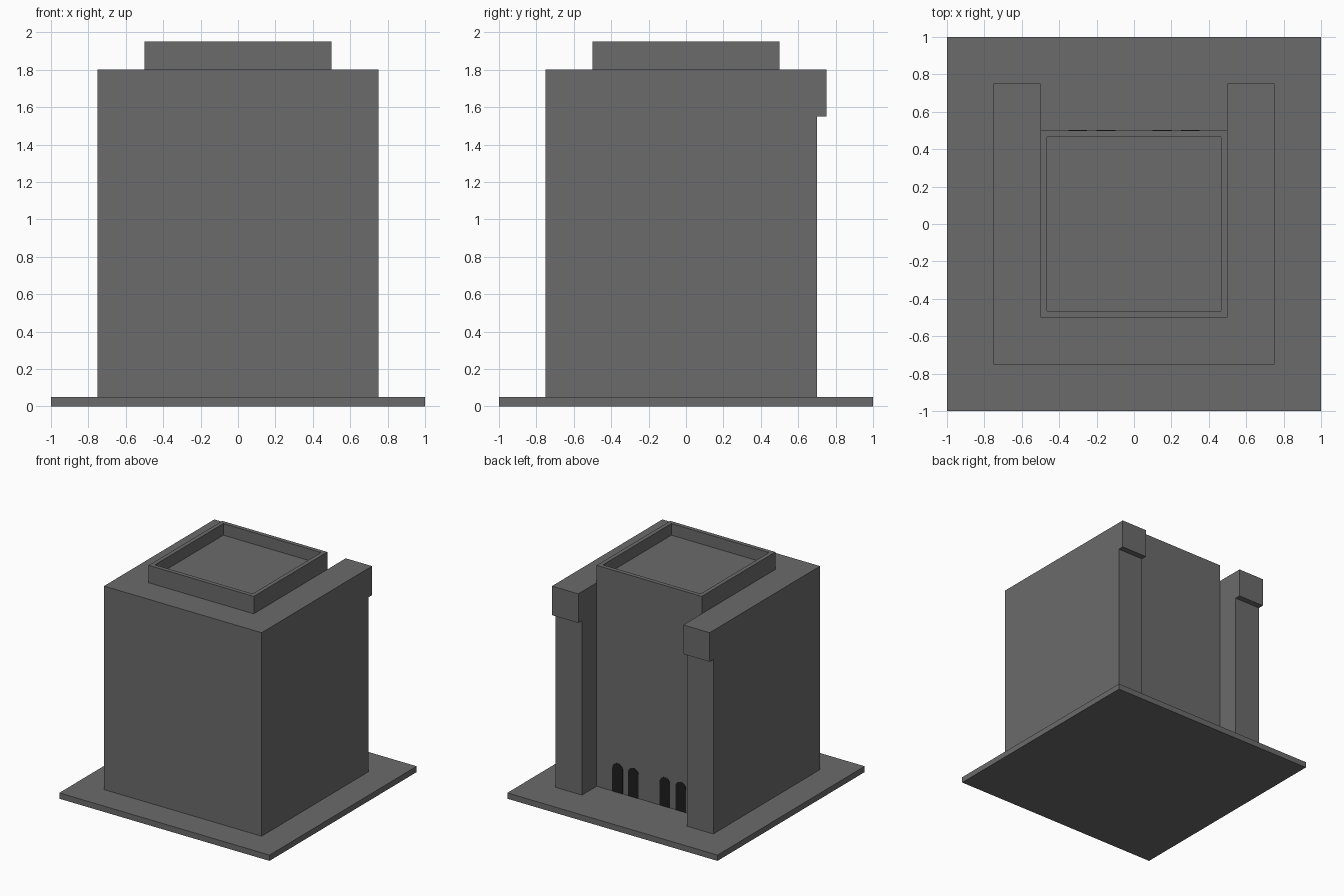
import bpy, bmesh, math
from mathutils import Vector

cube = bpy.data.objects.get("Cube")
if cube:
    bpy.data.objects.remove(cube, do_unlink=True)


def material(name, value):
    mat = bpy.data.materials.new(name)
    mat.use_nodes = True
    colour = (value, value, value, 1.0)
    mat.diffuse_color = colour
    mat.node_tree.nodes["Principled BSDF"].inputs["Base Color"].default_value = colour
    return mat


GREY = material("concrete grey", 0.147)
DARK = material("door black", 0.013)


def prism(points, offset):
    """Closed solid: a polygon of 3D points swept along an offset."""
    bm = bmesh.new()
    face = bm.faces.new([bm.verts.new(p) for p in points])
    swept = bmesh.ops.extrude_face_region(bm, geom=[face], use_keep_orig=True)
    verts = [g for g in swept["geom"] if isinstance(g, bmesh.types.BMVert)]
    bmesh.ops.translate(bm, verts=verts, vec=Vector(offset))
    bmesh.ops.recalc_face_normals(bm, faces=bm.faces[:])
    return bm


def square(half, z):
    return [(-half, -half, z), (half, -half, z), (half, half, z), (-half, half, z)]


def finish(bm, name, mat):
    mesh = bpy.data.meshes.new(name)
    bmesh.ops.recalc_face_normals(bm, faces=bm.faces[:])
    bm.to_mesh(mesh)
    bm.free()
    mesh.materials.append(mat)
    obj = bpy.data.objects.new(name, mesh)
    bpy.context.collection.objects.link(obj)
    return obj


# Ground slab
finish(prism(square(1.0, 0), (0, 0, 0.05)), "base_slab", GREY)

# Main block: U-shaped footprint with two wings at the back
half_outline = [(0.75, -0.75), (0.75, 0.7), (0.5, 0.7), (0.5, 0.5)]
outline = half_outline + [(-x, y) for x, y in reversed(half_outline)]
bm = prism([(x, y, 0.05) for x, y in outline], (0, 0, 1.75))

# Overhanging caps at the top of each wing
bmesh.ops.bisect_plane(bm, geom=bm.verts[:] + bm.edges[:] + bm.faces[:],
                       plane_co=(0, 0, 1.55), plane_no=(0, 0, 1))
for face in [f for f in bm.faces if f.normal.y > 0.9
             and f.calc_center_median().y > 0.6 and f.calc_center_median().z > 1.55]:
    cap = bmesh.ops.extrude_face_region(bm, geom=[face])
    verts = [g for g in cap["geom"] if isinstance(g, bmesh.types.BMVert)]
    bmesh.ops.translate(bm, verts=verts, vec=(0, 0.05, 0))
    if face.is_valid:
        bm.faces.remove(face)
finish(bm, "main_block", GREY)

# Roof parapet with a sunken floor
bm = prism(square(0.5, 1.8), (0, 0, 0.15))
top = max(bm.faces, key=lambda f: f.calc_center_median().z)
bmesh.ops.inset_region(bm, faces=[top], thickness=0.05)
floor = bmesh.ops.extrude_face_region(bm, geom=[top])
verts = [g for g in floor["geom"] if isinstance(g, bmesh.types.BMVert)]
bmesh.ops.translate(bm, verts=verts, vec=(0, 0, -0.1))
if top.is_valid:
    bm.faces.remove(top)
finish(bm, "roof_parapet", GREY)

# Arched doors: two pairs on the recessed back wall
RADIUS, SPRING = 0.05, 0.25
for i, x in enumerate((-0.30, -0.15, 0.15, 0.30)):
    arch = [(x + RADIUS * math.cos(math.pi * k / 12), 0.498,
             SPRING + RADIUS * math.sin(math.pi * k / 12)) for k in range(13)]
    points = [(x + RADIUS, 0.498, 0.05)] + arch + [(x - RADIUS, 0.498, 0.05)]
    finish(prism(points, (0, 0.005, 0)), f"arched_door_{i + 1}", DARK)
